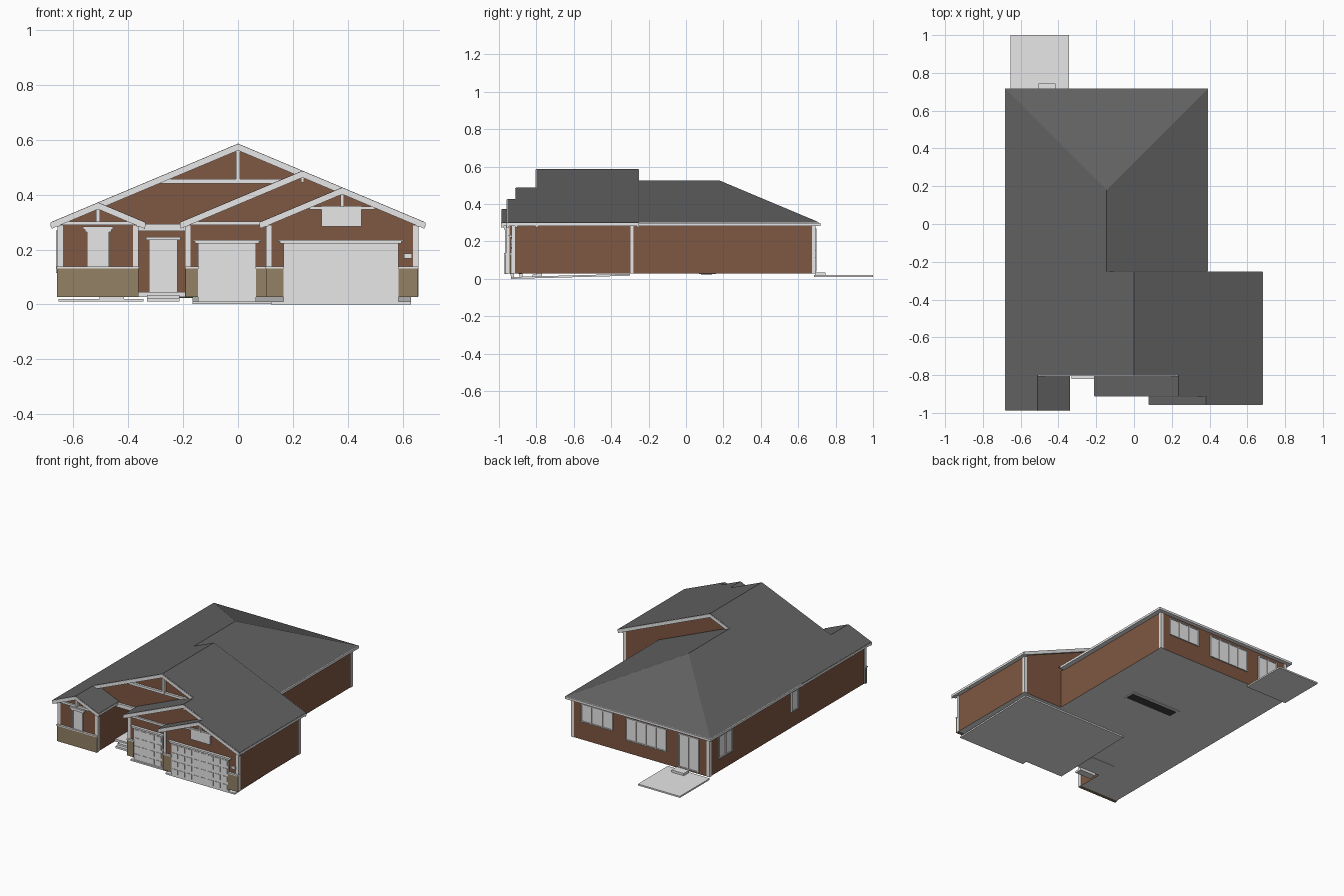
import bpy, bmesh


def material(name, r, g, b):
    m = bpy.data.materials.new(name)
    m.diffuse_color = (r, g, b, 1)
    return m


WHITE = material("white trim and concrete", 0.8, 0.8, 0.8)
BROWN = material("brown siding", 0.21, 0.095, 0.052)
STONE = material("tan stone", 0.29, 0.22, 0.13)
ROOF = material("dark grey shingles", 0.12, 0.12, 0.12)
DARK = material("dark opening", 0.05, 0.05, 0.05)

PITCH, EAVE, SLAB = 0.42, 0.301, 0.03


def finish(name, bm, mats):
    """Make an object; with two materials the downward faces get the second."""
    bmesh.ops.recalc_face_normals(bm, faces=bm.faces)
    if len(mats) > 1:
        for f in bm.faces:
            f.material_index = 1 if f.normal.z < -0.5 else 0
    me = bpy.data.meshes.new(name)
    bm.to_mesh(me)
    bm.free()
    for m in mats:
        me.materials.append(m)
    ob = bpy.data.objects.new(name, me)
    bpy.context.collection.objects.link(ob)
    return ob


def boxes(name, items, *mats):
    """Each item is x0, x1, y0, y1, z0, z1."""
    bm = bmesh.new()
    for x0, x1, y0, y1, z0, z1 in items:
        for v in bmesh.ops.create_cube(bm, size=1)["verts"]:
            v.co = (x1 if v.co.x > 0 else x0, y1 if v.co.y > 0 else y0,
                    z1 if v.co.z > 0 else z0)
    return finish(name, bm, mats)


def prism(name, profile, y0, y1, *mats):
    """Extrude an x-z outline along y."""
    bm = bmesh.new()
    f = bm.faces.new([bm.verts.new((x, y0, z)) for x, z in profile])
    ext = bmesh.ops.extrude_face_region(bm, geom=[f])["geom"]
    for v in ext:
        if isinstance(v, bmesh.types.BMVert):
            v.co.y = y1
    return finish(name, bm, mats)


def chevron(x0, x1, drop0, drop1):
    mid = (x0 + x1) / 2
    top = EAVE + (x1 - mid) * PITCH
    return [(x0, EAVE - drop0), (mid, top - drop0), (x1, EAVE - drop0),
            (x1, EAVE - drop1), (mid, top - drop1), (x0, EAVE - drop1)]


def gable_roof(name, x0, x1, y0, y1, back_rake=False):
    prism(name + "_roof", chevron(x0, x1, 0, 0.008), y0, y1, ROOF, WHITE)
    prism(name + "_rake", chevron(x0, x1, 0.002, 0.025), y0 - 0.004, y0 + 0.008, WHITE)
    if back_rake:
        prism(name + "_back_rake", chevron(x0, x1, 0.002, 0.025), y1 - 0.008, y1 + 0.004, WHITE)


# Walls
boxes("main_walls", [(-0.655, 0.36, -0.64, 0.69, SLAB, 0.29)], BROWN, WHITE)
boxes("garage_walls", [(-0.19, 0.655, -0.885, -0.28, SLAB, 0.29)], BROWN, WHITE)
prism("bay_walls", [(-0.655, SLAB), (-0.365, SLAB), (-0.365, 0.29), (-0.51, 0.355),
                    (-0.655, 0.29)], -0.96, -0.64, BROWN, WHITE)
prism("large_gable_wall", [(-0.655, 0.285), (0.655, 0.285), (0.655, 0.3), (0, 0.575),
                           (-0.655, 0.3)], -0.77, -0.28, BROWN, WHITE)
prism("middle_gable_wall", [(-0.19, 0.285), (0.655, 0.285), (0.655, 0.298), (0.235, 0.474),
                            (-0.19, 0.298)], -0.885, -0.77, BROWN)
prism("right_gable_wall", [(0.105, SLAB), (0.655, SLAB), (0.655, 0.298), (0.38, 0.414),
                           (0.105, 0.298)], -0.93, -0.885, BROWN, WHITE)

# Gable roofs, front to back
gable_roof("bay", -0.68, -0.34, -0.985, -0.7)
gable_roof("right_gable", 0.08, 0.68, -0.955, -0.885)
gable_roof("middle_gable", -0.21, 0.68, -0.91, -0.77)
gable_roof("large_gable", -0.68, 0.68, -0.80, -0.255, True)

# Hipped rear roof
bm = bmesh.new()
ridge = EAVE + 0.535 * PITCH
a, b, c, d, e, f = [bm.verts.new(p) for p in (
    (-0.68, -0.27, EAVE), (0.39, -0.27, EAVE), (0.39, 0.715, EAVE), (-0.68, 0.715, EAVE),
    (-0.145, -0.27, ridge), (-0.145, 0.18, ridge))]
for face in ((a, b, c, d), (a, b, e), (b, c, f, e), (c, d, f), (d, a, e, f)):
    bm.faces.new(face)
finish("hip_roof", bm, [ROOF, WHITE])

# Soffits and fascias
boxes("eaves", [
    (-0.683, 0.393, -0.25, 0.718, 0.284, 0.299),
    (-0.683, -0.65, -0.985, -0.25, 0.284, 0.299),
    (-0.37, -0.338, -0.985, -0.77, 0.284, 0.299),
    (-0.212, -0.185, -0.91, -0.77, 0.284, 0.299),
    (0.078, 0.11, -0.955, -0.885, 0.284, 0.299),
    (0.65, 0.683, -0.955, -0.255, 0.284, 0.299)], WHITE)

# Corner boards
corners = []
for x, y, z in ((0.353, 0.683, SLAB), (-0.648, 0.683, SLAB), (0.648, -0.287, SLAB),
                (0.648, -0.923, SLAB), (-0.648, -0.953, SLAB), (-0.372, -0.953, SLAB),
                (-0.183, -0.878, SLAB), (0.112, -0.923, SLAB)):
    corners.append((x - 0.01, x + 0.01, y - 0.01, y + 0.01, z, 0.288))
boxes("corner_boards", corners, WHITE)

# Gable beams, king posts and attic vent
boxes("gable_timbers", [
    (-0.30, 0.30, -0.785, -0.765, 0.442, 0.458), (-0.007, 0.007, -0.79, -0.765, 0.45, 0.57),
    (-0.655, -0.365, -0.972, -0.955, 0.289, 0.303), (-0.517, -0.503, -0.98, -0.955, 0.30, 0.355),
    (-0.19, 0.105, -0.897, -0.88, 0.289, 0.303), (0.229, 0.241, -0.905, -0.88, 0.445, 0.475),
    (0.26, 0.50, -0.942, -0.925, 0.347, 0.358), (0.374, 0.386, -0.948, -0.925, 0.355, 0.41),
    (-0.365, -0.19, -0.785, -0.755, 0.268, 0.293)], WHITE)
boxes("attic_vent", [(0.305, 0.45, -0.938, -0.925, 0.285, 0.36)], WHITE)
boxes("address_plate", [(0.605, 0.635, -0.938, -0.925, 0.168, 0.186)], WHITE)

# Stone base with white caps
base = [(-0.66, -0.363, -0.96), (-0.192, -0.145, -0.885), (0.065, 0.105, -0.885),
        (0.103, 0.165, -0.93), (0.585, 0.657, -0.93)]
boxes("stone_base", [(x0, x1, y - 0.01, y + 0.008, 0.027, 0.132) for x0, x1, y in base], STONE)
boxes("stone_caps", [(x0 - 0.002, x1 + 0.002, y - 0.014, y + 0.008, 0.131, 0.139)
                     for x0, x1, y in base], WHITE)


def garage_door(name, x0, x1, y, columns):
    """Sectional door with raised panels and a stepped header."""
    parts = [(x0, x1, y - 0.006, y + 0.01, 0.006, 0.225),
             (x0 - 0.012, x1 + 0.012, y - 0.014, y + 0.005, 0.222, 0.230),
             (x0 - 0.019, x1 + 0.019, y - 0.018, y + 0.005, 0.229, 0.236)]
    w, h = (x1 - x0) / columns, 0.215 / 4
    for i in range(columns):
        for j in range(4):
            px, pz = x0 + i * w, 0.008 + j * h
            parts.append((px + 0.007, px + w - 0.007, y - 0.009, y, pz + 0.01, pz + h - 0.01))
    boxes(name, parts, WHITE)


garage_door("single_garage_door", -0.145, 0.065, -0.885, 4)
garage_door("double_garage_door", 0.165, 0.585, -0.93, 8)

# Entry door with casing and panels
boxes("entry_door", [
    (-0.325, -0.22, -0.648, -0.635, 0.045, 0.236), (-0.336, -0.209, -0.654, -0.635, 0.235, 0.246),
    (-0.315, -0.23, -0.652, -0.635, 0.05, 0.23), (-0.302, -0.243, -0.656, -0.635, 0.075, 0.125),
    (-0.302, -0.243, -0.656, -0.635, 0.145, 0.215)], WHITE)


def window(name, u0, u1, z0, z1, at, panes, side):
    """Framed window on a wall; u runs along the wall, side is back, left or front."""
    s = 1 if side == "back" else -1
    w, t = (u1 - u0) / panes, 0.007
    strips = [(u0, u1, 0.003, z0, z1), (u0, u1, 0.008, z0, z0 + t), (u0, u1, 0.008, z1 - t, z1)]
    for i in range(panes + 1):
        u = min(max(u0 + i * w, u0 + t / 2), u1 - t / 2)
        strips.append((u - t / 2, u + t / 2, 0.008, z0, z1))
    items = []
    for p, q, depth, lo, hi in strips:
        n0, n1 = sorted((at - s * 0.005, at + s * depth))
        items.append((n0, n1, p, q, lo, hi) if side == "left" else (p, q, n0, n1, lo, hi))
    boxes(name, items, WHITE)


window("front_window", -0.55, -0.47, 0.11, 0.27, -0.96, 1, "front")
boxes("front_window_header", [(-0.558, -0.462, -0.972, -0.955, 0.265, 0.275),
                              (-0.565, -0.455, -0.975, -0.955, 0.274, 0.284)], WHITE)
window("rear_window_three_pane", 0.055, 0.29, 0.15, 0.27, 0.69, 3, "back")
window("rear_window_four_pane", -0.34, -0.04, 0.115, 0.265, 0.69, 4, "back")
window("patio_door", -0.58, -0.43, 0.04, 0.265, 0.69, 2, "back")
window("left_window_double", 0.45, 0.595, 0.115, 0.27, -0.655, 2, "left")
window("left_window_small", -0.245, -0.17, 0.135, 0.27, -0.655, 1, "left")

# Porch and steps, patio and rear step
boxes("porch", [(-0.365, -0.19, -0.775, -0.63, 0.028, 0.045),
                (-0.332, -0.213, -0.798, -0.77, 0.02, 0.035),
                (-0.332, -0.213, -0.82, -0.77, 0.01, 0.023)], WHITE)
boxes("patio", [(-0.655, -0.345, 0.685, 1.0, 0.01, 0.02),
                (-0.505, -0.415, 0.69, 0.745, 0.02, 0.035)], WHITE)

# Garage floor, sloping down to the doors
floor = boxes("garage_floor", [(-0.165, 0.12, -0.9, -0.3, 0, 0.01),
                               (0.12, 0.63, -0.935, -0.3, 0, 0.01)], WHITE)
for v in floor.data.vertices:
    v.co.z += 0.017 * (v.co.y + 0.935) / 0.635

# Stair opening under the main floor
boxes("stair_opening_frame", [(-0.235, 0.135, 0.07, 0.16, 0.026, 0.031)], WHITE)
boxes("stair_opening", [(-0.225, 0.125, 0.08, 0.14, 0.024, 0.03)], DARK)
